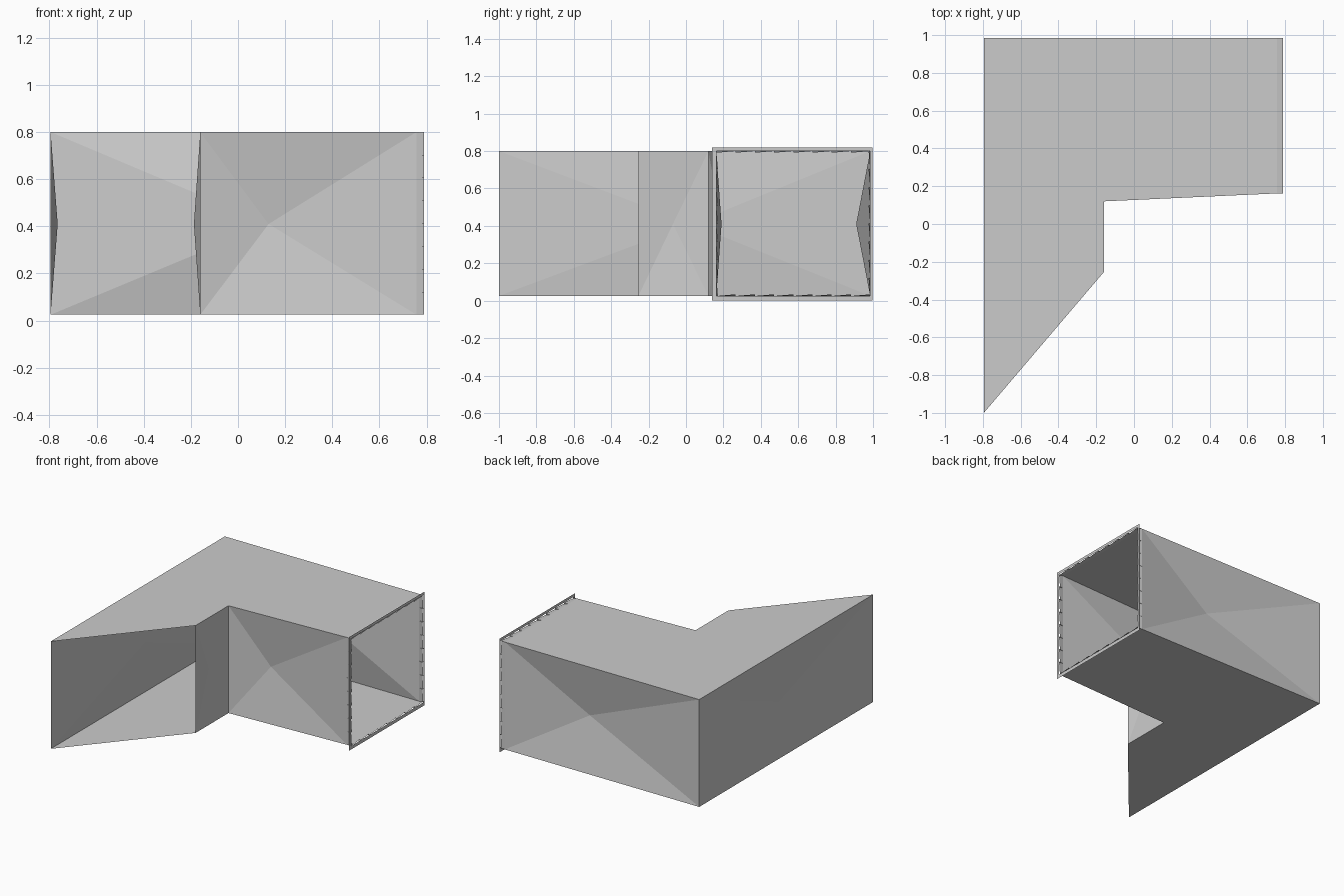
import bpy, bmesh
from mathutils import Vector

if "Cube" in bpy.data.objects:
    bpy.data.objects.remove(bpy.data.objects["Cube"])

Z0, Z1, ZM = 0.025, 0.80, 0.41
XE, XF = 0.757, 0.79          # end of duct wall, flange plane
# plan corners of the elbow
A, B, C = (-0.795, 0.985), (XE, 0.985), (XE, 0.162)
D, E, F = (-0.16, 0.12), (-0.16, -0.255), (-0.795, -1.0)


def make_object(name, bm):
    bmesh.ops.remove_doubles(bm, verts=bm.verts, dist=0.0005)
    bmesh.ops.recalc_face_normals(bm, faces=bm.faces)
    me = bpy.data.meshes.new(name)
    bm.to_mesh(me)
    bm.free()
    ob = bpy.data.objects.new(name, me)
    bpy.context.collection.objects.link(ob)
    return ob


def face(bm, pts):
    bm.faces.new([bm.verts.new(p) for p in pts])


# Duct: open-ended sheet elbow with cross-broken side panels
bm = bmesh.new()
for z in (Z0, Z1):
    face(bm, [(*p, z) for p in (A, B, C, D)])
    face(bm, [(*p, z) for p in (A, D, E, F)])
panels = [(F, A, (-0.765, 0.03)), (A, B, (0.13, 0.91)),
          (C, D, (0.13, 0.19)), (D, E, (-0.187, -0.07))]
for p, q, centre in panels:
    ring = [(*p, Z0), (*q, Z0), (*q, Z1), (*p, Z1)]
    for i in range(4):
        face(bm, [ring[i], ring[(i + 1) % 4], (*centre, ZM)])
make_object("elbow_duct", bm)

# Crimped hem: small saw-tooth louvres between the wall and the flange
bm = bmesh.new()
corners = [Vector((XE, y, z)) for y, z in
           ((C[1], Z0), (B[1], Z0), (B[1], Z1), (C[1], Z1))]
step = Vector((XF - XE, 0, 0))
inward = [Vector((0, 0, 1)), Vector((0, -1, 0)), Vector((0, 0, -1)), Vector((0, 1, 0))]
N = 8
for i in range(4):
    p, q, n = corners[i], corners[(i + 1) % 4], inward[i] * 0.009
    for k in range(N):
        a, b = p.lerp(q, k / N), p.lerp(q, (k + 1) / N)
        face(bm, [a, b, b + step + n, a + step])
        face(bm, [b, b + step, b + step + n])
make_object("crimped_hem", bm)

# Flange: thin flat frame around the square opening
bm = bmesh.new()
outer = [(XF, 0.14, 0), (XF, 0.998, 0), (XF, 0.998, 0.82), (XF, 0.14, 0.82)]
inner = [c + step for c in corners]
for i in range(4):
    j = (i + 1) % 4
    face(bm, [outer[i], outer[j], inner[j], inner[i]])
make_object("end_flange", bm)
